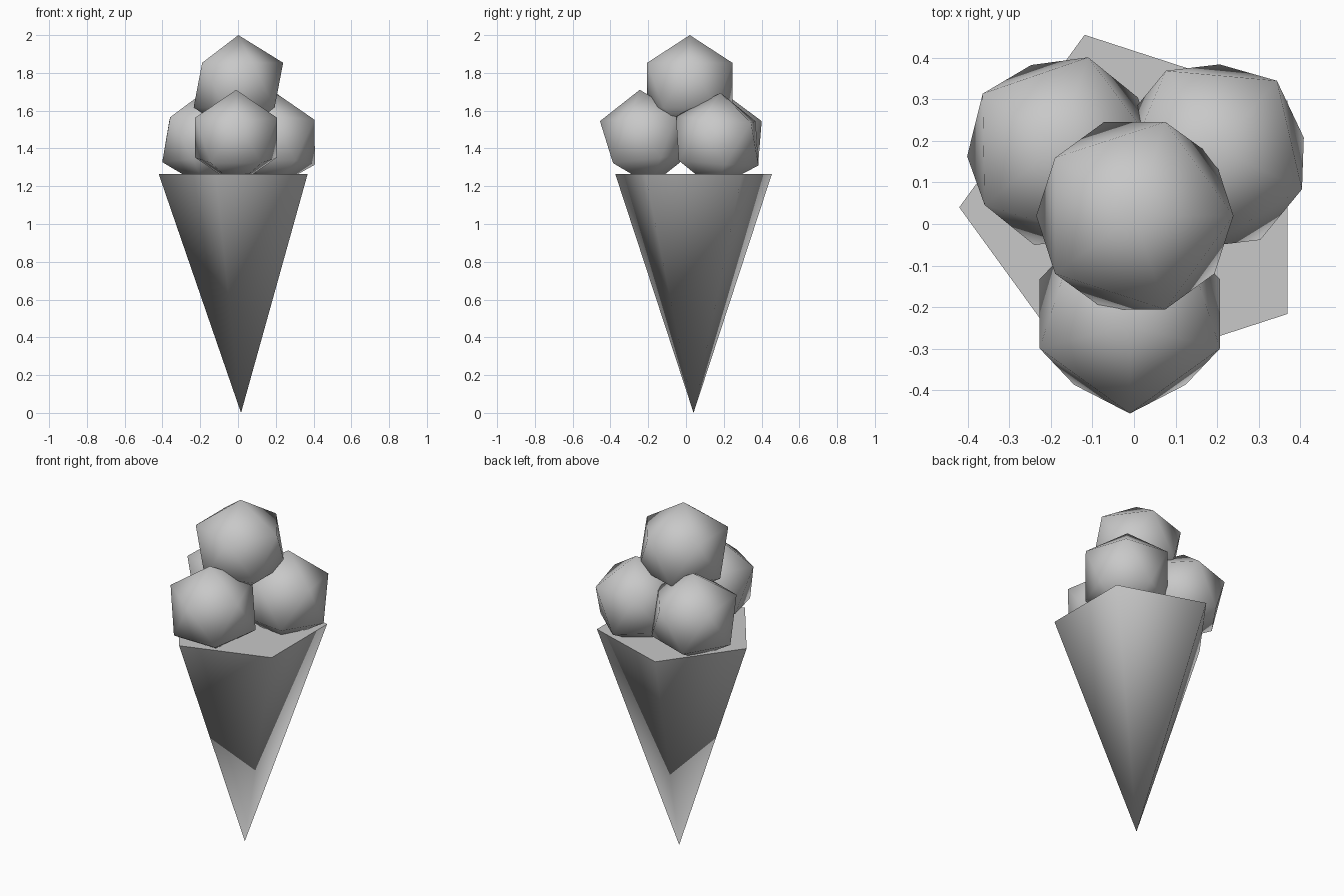
import bpy
import bmesh
from math import cos, sin, radians
from mathutils import Matrix, Vector

default = bpy.data.objects.get("Cube")
if default:
    bpy.data.objects.remove(default, do_unlink=True)

# One plain grey for everything
grey = bpy.data.materials.new("plain_grey")
grey.use_nodes = True
colour = (0.58, 0.58, 0.58, 1.0)
grey.diffuse_color = colour
grey.node_tree.nodes["Principled BSDF"].inputs["Base Color"].default_value = colour


def finish(name, bm):
    """Turn a bmesh into a smooth-shaded object that keeps hard rims."""
    bmesh.ops.recalc_face_normals(bm, faces=bm.faces)
    mesh = bpy.data.meshes.new(name)
    bm.to_mesh(mesh)
    bm.free()
    mesh.materials.append(grey)
    obj = bpy.data.objects.new(name, mesh)
    bpy.context.collection.objects.link(obj)
    bpy.ops.object.select_all(action="DESELECT")
    obj.select_set(True)
    bpy.context.view_layer.objects.active = obj
    bpy.ops.object.shade_smooth_by_angle(angle=radians(80))
    return obj


def wafer_cone(centre, radius, height, sides=5):
    """Closed five-sided cone, point down."""
    bm = bmesh.new()
    tip = bm.verts.new((centre[0], centre[1], 0))
    rim = []
    for i in range(sides):
        a = radians(180 + 360 * i / sides)
        rim.append(bm.verts.new((centre[0] + radius * cos(a),
                                 centre[1] + radius * sin(a), height)))
    for i in range(sides):
        bm.faces.new((tip, rim[i], rim[(i + 1) % sides]))
    bm.faces.new(rim)
    return finish("wafer_cone", bm)


def scoop(name, centre, radius, spin=0, tilt_x=0, tilt_y=0):
    """Twenty-sided ball, spun upright and then tipped slightly."""
    bm = bmesh.new()
    place = (Matrix.Translation(Vector(centre))
             @ Matrix.Rotation(radians(tilt_x), 4, "X")
             @ Matrix.Rotation(radians(tilt_y), 4, "Y")
             @ Matrix.Rotation(radians(spin), 4, "Z"))
    bmesh.ops.create_icosphere(bm, subdivisions=1, radius=radius, matrix=place)
    return finish(name, bm)


# Cone
wafer_cone((0.016, 0.04), 0.436, 1.265)

# Three lower scoops and the one on top
scoop("front_scoop", (-0.01, -0.216, 1.457), 0.255, spin=-90, tilt_x=6.5)
scoop("left_scoop", (0.19, 0.165, 1.44), 0.255, spin=-23, tilt_x=-4, tilt_y=2)
scoop("right_scoop", (-0.175, 0.175, 1.445), 0.255, spin=1, tilt_x=-4, tilt_y=-1)
scoop("top_scoop", (0.002, 0.02, 1.735), 0.265)
